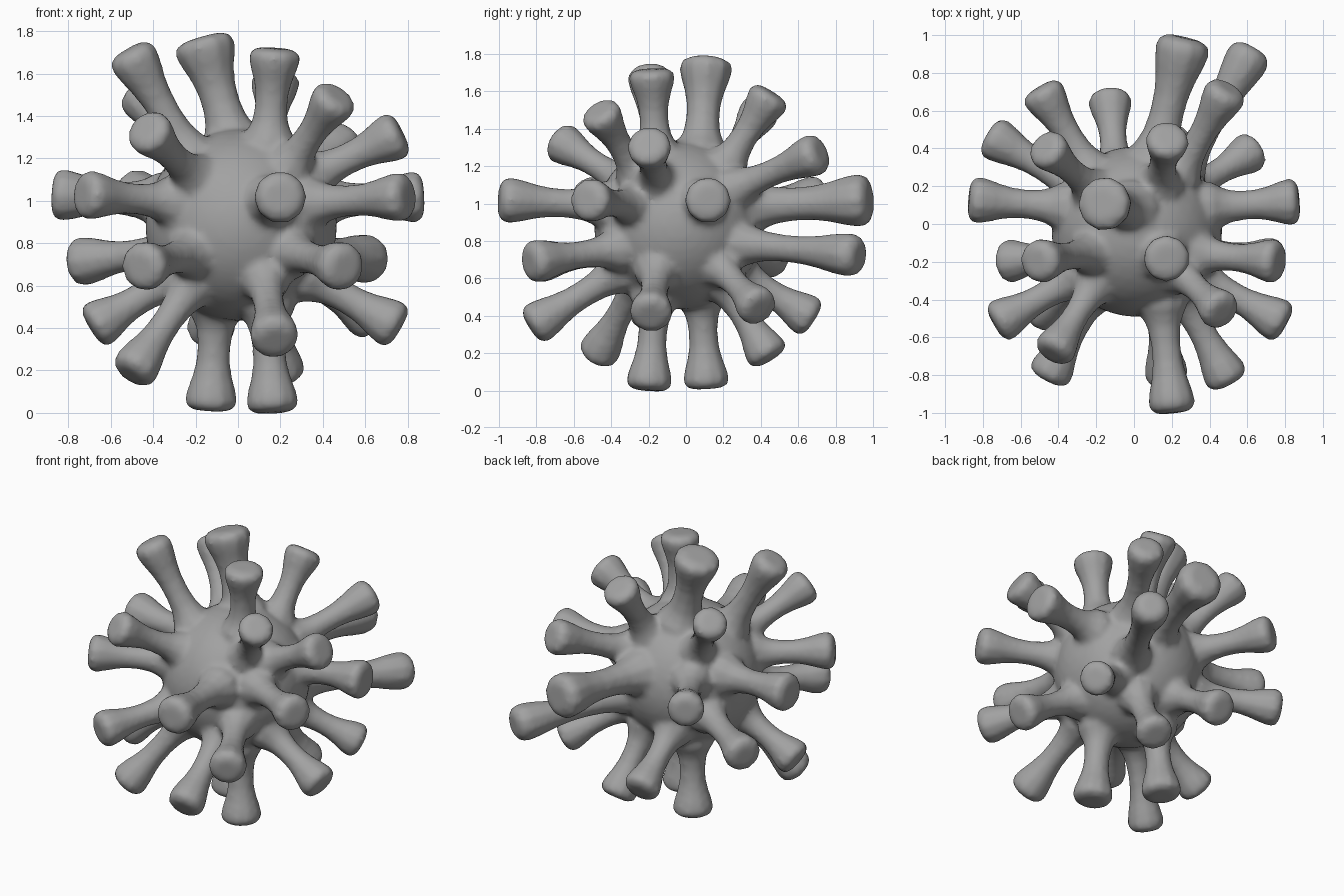
import bpy, bmesh, math
from mathutils import Vector

cube = bpy.data.objects.get("Cube")
if cube:
    bpy.data.objects.remove(cube, do_unlink=True)

CENTRE = Vector((0.015, -0.04, 0.885))
RADIUS = 0.452
SIDES = 10

# End point of every spike
TIPS = [
    # upper ring
    (.175, -.185, 1.715), (-.515, -.2, 1.71), (.47, -.47, 1.5),
    (.77, -.2, 1.32), (-.435, -.69, 1.34), (.18, .46, 1.59), (-.475, .41, 1.515),
    (.5, .72, 1.275),
    # middle ring
    (.205, -.995, 1.02), (.8, -.53, 1.02), (.87, .12, 1.02), (-.735, -.53, 1.03),
    (-.87, .13, 1.03), (-.5, .72, 1.035),
    # lower ring
    (.505, -.84, .685), (-.46, -.82, .685), (-.77, .47, .71), (.63, .925, .72),
    (.175, -.83, .34), (.76, -.19, .4), (-.69, -.2, .4), (.64, .395, .435),
    (-.13, .68, .38),
    # underside
    (-.505, -.48, .18), (.165, -.2, .005), (-.13, .11, .015), (.205, .45, .17),
]

# Two broader, leaning spikes: end point and sideways shift of the root
BROAD = [((-.17, .11, 1.765), .09), ((.27, .98, 1.02), -.05)]

# Flared spike profile: (fraction of length, radius)
PROFILE = [(-.25, .14), (-.02, .128), (.07, .102), (.17, .084), (.33, .075),
           (.5, .077), (.65, .09), (.78, .108), (.9, .12), (.97, .111), (1.01, .074)]


def add_spike(bm, tip, root_shift=0.0, width=1.0):
    """Lathe the profile from the body surface out to the tip."""
    tip = Vector(tip)
    v = tip - CENTRE
    spread = Vector([math.copysign(abs(c) ** 0.7, c) for c in v]).normalized()
    base = CENTRE + spread * RADIUS + Vector((root_shift, 0, 0))
    axis = tip - base
    turn = axis.to_track_quat('Z', 'Y')
    # diagonal spikes are a little slimmer
    thickness = width * (0.65 + 0.42 * max(abs(c) for c in v.normalized()))
    rings = []
    for t, r in PROFILE:
        ring = []
        for i in range(SIDES):
            a = math.tau * i / SIDES
            offset = Vector((math.cos(a), math.sin(a), 0)) * r * thickness
            ring.append(bm.verts.new(base + axis * t + turn @ offset))
        rings.append(ring)
    for low, high in zip(rings, rings[1:]):
        for i in range(SIDES):
            j = (i + 1) % SIDES
            bm.faces.new((low[i], low[j], high[j], high[i]))
    bm.faces.new(rings[0][::-1])
    bm.faces.new(rings[-1])


# Round body with all spikes
bm = bmesh.new()
bmesh.ops.create_icosphere(bm, subdivisions=4, radius=RADIUS)
bmesh.ops.translate(bm, verts=bm.verts, vec=CENTRE)
for tip in TIPS:
    add_spike(bm, tip)
for tip, shift in BROAD:
    add_spike(bm, tip, shift, 1.16)
mesh = bpy.data.meshes.new("spiked_body")
bm.to_mesh(mesh)
bm.free()
mesh.shade_smooth()
body = bpy.data.objects.new("spiked_body", mesh)
bpy.context.collection.objects.link(body)

# Fuse the parts into one skin and soften the joins
fuse = body.modifiers.new("fuse", 'REMESH')
fuse.mode = 'VOXEL'
fuse.voxel_size = 0.017
fuse.use_smooth_shade = True
soften = body.modifiers.new("soften", 'SMOOTH')
soften.factor = 0.5
soften.iterations = 8

# Plain grey surface
grey = bpy.data.materials.new("plain_grey")
grey.use_nodes = True
colour = (0.36, 0.36, 0.36, 1)
grey.diffuse_color = colour
grey.node_tree.nodes["Principled BSDF"].inputs["Base Color"].default_value = colour
mesh.materials.append(grey)
